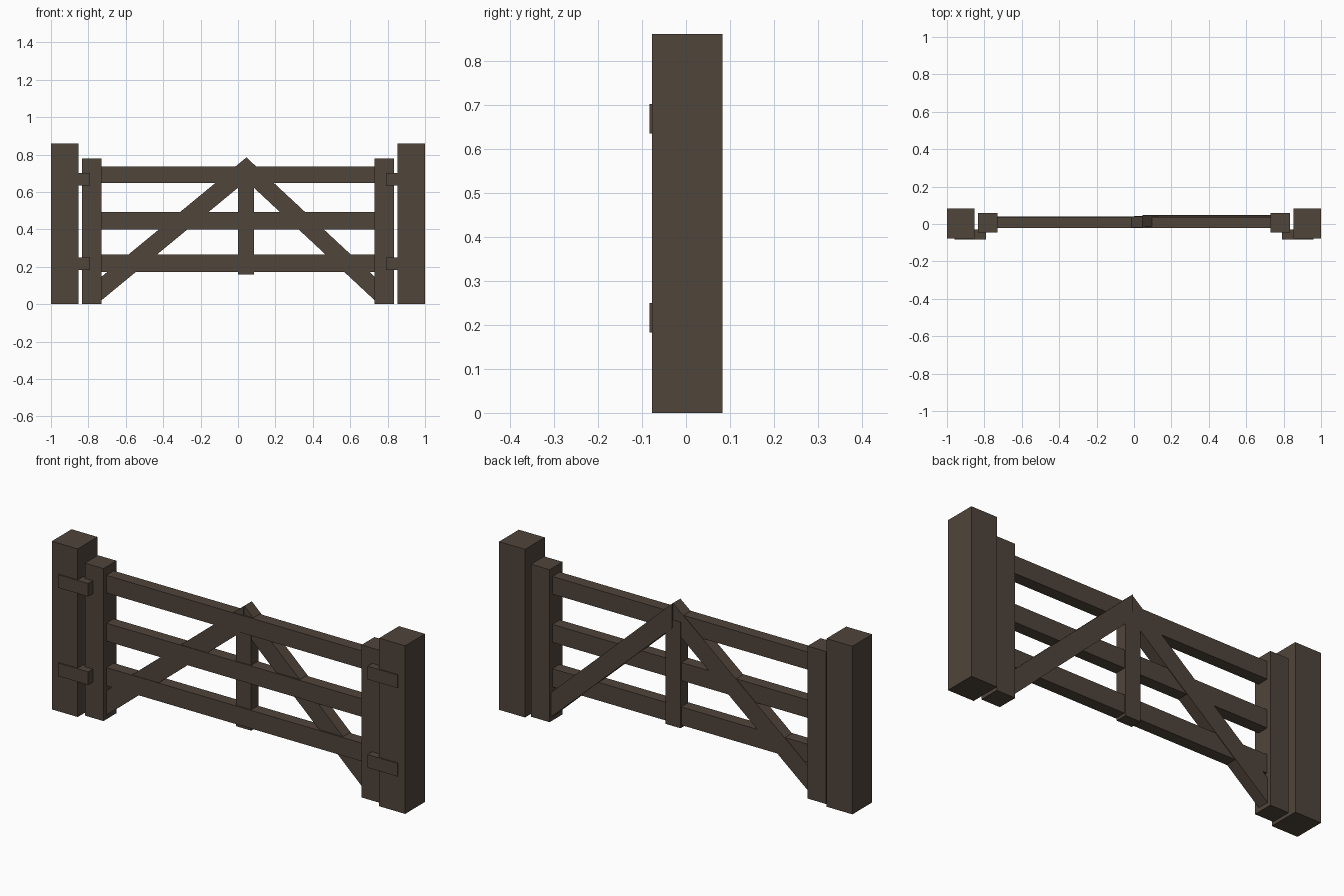
import bpy
import bmesh

cube = bpy.data.objects.get("Cube")
if cube:
    bpy.data.objects.remove(cube, do_unlink=True)

# One dark timber colour
wood = bpy.data.materials.new("dark_brown_wood")
colour = (0.08, 0.058, 0.043, 1)
wood.diffuse_color = colour
wood.use_nodes = True
shader = next(n for n in wood.node_tree.nodes if n.type == 'BSDF_PRINCIPLED')
shader.inputs["Base Color"].default_value = colour
shader.inputs["Roughness"].default_value = 0.9


def board(name, outline, y0, y1):
    """Extrude an outline in the XZ plane from y0 to y1."""
    bm = bmesh.new()
    face = bm.faces.new([bm.verts.new((x, y0, z)) for x, z in outline])
    ext = bmesh.ops.extrude_face_region(bm, geom=[face])
    moved = [v for v in ext["geom"] if isinstance(v, bmesh.types.BMVert)]
    bmesh.ops.translate(bm, verts=moved, vec=(0, y1 - y0, 0))
    bmesh.ops.recalc_face_normals(bm, faces=bm.faces)
    mesh = bpy.data.meshes.new(name)
    bm.to_mesh(mesh)
    bm.free()
    mesh.materials.append(wood)
    obj = bpy.data.objects.new(name, mesh)
    bpy.context.collection.objects.link(obj)
    return obj


def box(name, x0, x1, y0, y1, z0, z1):
    return board(name, [(x0, z0), (x1, z0), (x1, z1), (x0, z1)], y0, y1)


# Ground posts, gate stiles and hinge blocks on both sides
for side, s in (("left", 1), ("right", -1)):
    box(f"{side}_post", s * 0.853, s * 1.0, -0.077, 0.083, 0, 0.86)
    box(f"{side}_stile", s * 0.73, s * 0.835, -0.045, 0.06, 0, 0.78)
    for level, z in (("lower", 0.183), ("upper", 0.635)):
        box(f"{side}_{level}_hinge", s * 0.79, s * 0.96, -0.083, -0.03, z, z + 0.067)

# Horizontal rails
for level, z0, z1 in (("lower", 0.172, 0.265), ("middle", 0.4, 0.492), ("top", 0.647, 0.737)):
    box(f"{level}_rail", -0.74, 0.74, -0.022, 0.038, z0, z1)

# Centre upright
box("centre_upright", 0, 0.086, -0.016, 0.044, 0.158, 0.7)

# Diagonal braces, mitred together at the peak
for side, x, y0, y1 in (("right", -0.735, -0.019, 0.041), ("left", 0.735, -0.014, 0.047)):
    board(f"{side}_brace",
          [(0.045, 0.785), (x, 0.143), (x, 0.017), (0.045, 0.66)], y0, y1)
